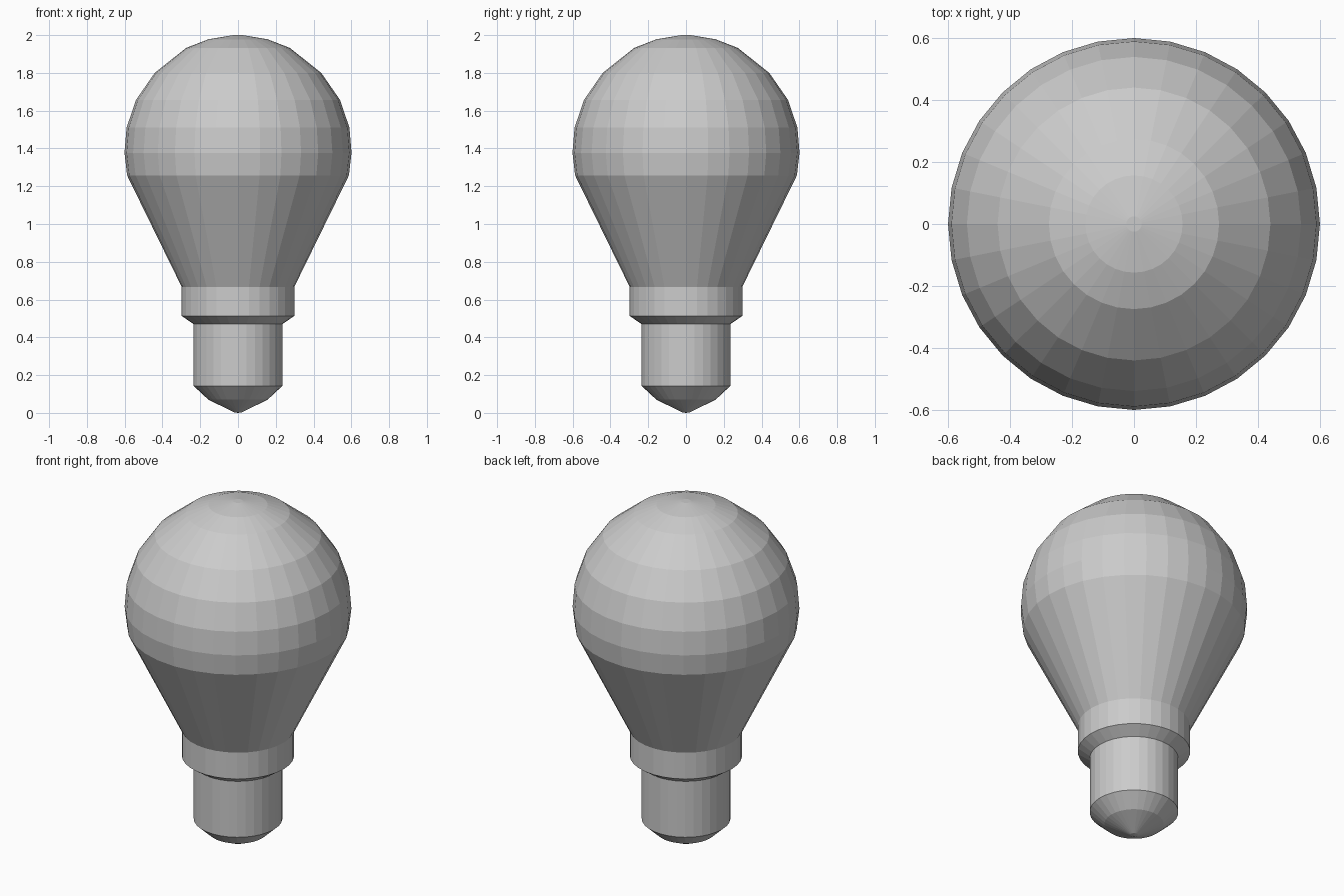
import bpy
import bmesh
from math import cos, sin, tau

cube = bpy.data.objects.get("Cube")
if cube:
    bpy.data.objects.remove(cube, do_unlink=True)

SEGMENTS = 32

grey = bpy.data.materials.new("plain grey")
grey.use_nodes = True
colour = (0.6, 0.6, 0.6, 1)
grey.diffuse_color = colour
grey.node_tree.nodes["Principled BSDF"].inputs["Base Color"].default_value = colour


def lathe(name, profile):
    """Spin (radius, height) points, listed bottom to top, around z; a zero radius is a pole."""
    bm = bmesh.new()
    rings = []
    for r, z in profile:
        count = SEGMENTS if r else 1
        rings.append([bm.verts.new((r * cos(tau * i / SEGMENTS), r * sin(tau * i / SEGMENTS), z))
                      for i in range(count)])
    for low, high in zip(rings, rings[1:]):
        for i in range(SEGMENTS):
            j = (i + 1) % SEGMENTS
            corners = [low[i % len(low)], low[j % len(low)],
                       high[j % len(high)], high[i % len(high)]]
            bm.faces.new(list(dict.fromkeys(corners)))
    mesh = bpy.data.meshes.new(name)
    bm.to_mesh(mesh)
    bm.free()
    mesh.materials.append(grey)
    obj = bpy.data.objects.new(name, mesh)
    bpy.context.collection.objects.link(obj)
    return obj


# Contact tip, screw base and collar
lathe("base", [(0, 0), (0.02, 0.003), (0.157, 0.07), (0.235, 0.143),
               (0.235, 0.47), (0.298, 0.513), (0.298, 0.667)])

# Tapered neck flaring into the rounded glass
lathe("glass_bulb", [(0.298, 0.667), (0.587, 1.257), (0.601, 1.377), (0.59, 1.51),
                     (0.54, 1.657), (0.441, 1.8), (0.275, 1.932), (0.157, 1.978),
                     (0.025, 2), (0, 2)])
